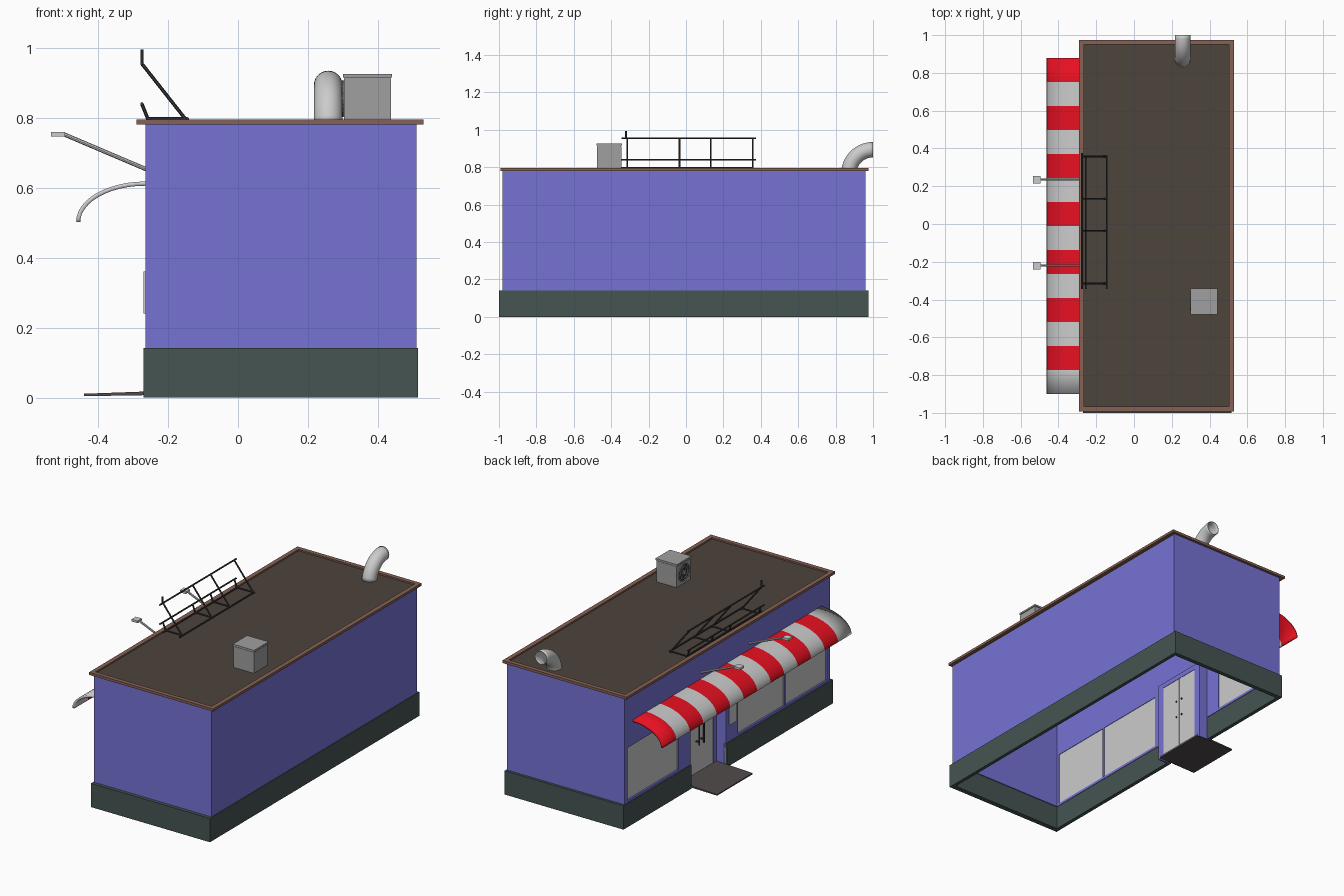
import bpy, bmesh, math
from mathutils import Vector, Matrix

if "Cube" in bpy.data.objects:
    bpy.data.objects.remove(bpy.data.objects["Cube"])


def mat(name, r, g, b):
    m = bpy.data.materials.new(name)
    m.diffuse_color = (r, g, b, 1)
    m.use_nodes = True
    m.node_tree.nodes["Principled BSDF"].inputs["Base Color"].default_value = m.diffuse_color
    return m


PURPLE = mat("wall_paint", .18, .17, .66)
GREEN = mat("base_paint", .06, .09, .085)
ROOF = mat("roofing", .075, .058, .045)
BROWN = mat("trim_paint", .24, .12, .09)
DARK = mat("dark_metal", .04, .042, .045)
RUBBER = mat("rubber", .08, .07, .07)
RED = mat("awning_red", .8, .005, .015)
PALE = mat("awning_pale", .8, .8, .8)
STEEL = mat("steel", .35, .35, .35)


def finish(name, bm, *mats):
    bmesh.ops.recalc_face_normals(bm, faces=bm.faces)
    me = bpy.data.meshes.new(name)
    bm.to_mesh(me)
    bm.free()
    for m in mats:
        if m:
            me.materials.append(m)
    ob = bpy.data.objects.new(name, me)
    bpy.context.collection.objects.link(ob)
    return ob


def boxes(name, material, *bounds):
    """One object from boxes given as (x0, x1, y0, y1, z0, z1)."""
    bm = bmesh.new()
    for x0, x1, y0, y1, z0, z1 in bounds:
        m = Matrix.Translation(((x0 + x1) / 2, (y0 + y1) / 2, (z0 + z1) / 2))
        m = m @ Matrix.Diagonal((x1 - x0, y1 - y0, z1 - z0, 1))
        bmesh.ops.create_cube(bm, size=1, matrix=m)
    return finish(name, bm, material)


def rods(name, material, radius, pairs, sides=6):
    """One object from straight bars between point pairs."""
    bm = bmesh.new()
    for a, b in pairs:
        a, b = Vector(a), Vector(b)
        rot = (b - a).to_track_quat('Z', 'Y').to_matrix().to_4x4()
        bmesh.ops.create_cone(bm, cap_ends=True, segments=sides, radius1=radius, radius2=radius,
                              depth=(b - a).length, matrix=Matrix.Translation((a + b) / 2) @ rot)
    return finish(name, bm, material)


def frame(x0, x1, y0, y1, z0, z1, t):
    """Four boxes around a rectangle."""
    return [(x0, x1, y0, y0 + t, z0, z1), (x0, x1, y1 - t, y1, z0, z1),
            (x0, x0 + t, y0 + t, y1 - t, z0, z1), (x1 - t, x1, y0 + t, y1 - t, z0, z1)]


# Door opening and window spans along y
D0, D1, DX = 0.0, .335, -.19
WINDOWS = [(-.95, -.11), (.45, .93)]

# Walls: three plain sides, then pillars, sills and lintel on the shop side
WX0, WX1 = -.265, -.245
walls = [(.495, .51, -.98, .96, .14, .785),
         (WX0, .495, -.98, -.965, .14, .785),
         (WX0, .495, .945, .96, .14, .785),
         (WX0, WX1, -.965, .945, .47, .785)]
for y0, y1 in [(-.965, -.95), (-.11, D0), (D1, .45), (.93, .945)]:
    walls.append((WX0, WX1, y0, y1, .14, .47))
for y0, y1 in WINDOWS:
    walls.append((WX0, WX1, y0, y1, .14, .155))
boxes("walls", PURPLE, *walls)

# Base ring with a gap at the door
boxes("base_plinth", GREEN,
      (.495, .515, -1, .975, 0, .142),
      (-.27, .495, -1, -.97, 0, .142), (-.27, .495, .95, .975, 0, .142),
      (-.27, -.248, -.97, D0, 0, .142), (-.27, -.248, D1, .95, 0, .142))

# Roof deck and raised edge
boxes("roof_deck", ROOF, (-.265, .51, -.97, .955, .775, .787))
boxes("roof_trim", BROWN, *frame(-.29, .53, -.992, .975, .781, .796, .026))

# Window panes and divider
boxes("window_panes", None, *[(-.255, -.248, y0, y1, .155, .47) for y0, y1 in WINDOWS])
boxes("window_dividers", PURPLE, (-.262, -.243, -.565, -.553, .155, .47))
boxes("notice_panel", None, (-.27, -.265, -.095, -.025, .24, .36))

# Door recess, leaf and handles
boxes("door_recess", PURPLE,
      (-.265, DX, D0 - .01, D0, 0, .47), (-.265, DX, D1, D1 + .01, 0, .47),
      (-.245, DX, D0 - .01, D1 + .01, .47, .48),
      (DX - .012, DX, D0, D0 + .03, .02, .47), (DX - .012, DX, D1 - .03, D1, .02, .47),
      (DX - .012, DX, D0 + .03, D1 - .03, .45, .47))
boxes("door_leaves", None, (DX - .01, DX - .002, D0 + .03, .1665, .02, .45),
      (DX - .01, DX - .002, .1685, D1 - .03, .02, .45))
bars = []
for y in (.145, .19):
    bars.append(((DX - .03, y, .19), (DX - .03, y, .33)))
    bars += [((DX - .03, y, z), (DX + .003, y, z)) for z in (.21, .31)]
rods("door_handles", DARK, .005, bars, 8)

# Sloping door mat
bm = bmesh.new()
prof = [(-.44, .004), (-.44, .011), (DX, .02), (DX, .008)]
f = bm.faces.new([bm.verts.new((x, D0, z)) for x, z in prof])
ext = bmesh.ops.extrude_face_region(bm, geom=[f])
bmesh.ops.translate(bm, vec=(0, D1 - D0, 0),
                    verts=[v for v in ext["geom"] if isinstance(v, bmesh.types.BMVert)])
finish("door_mat", bm, RUBBER)

# Curved awning with alternating stripes
bm = bmesh.new()
N, STRIPES = 12, 14
rows = []
for j in range(STRIPES + 1):
    y = .88 - j * 1.78 / STRIPES
    pts = [(-.25, .618)]
    for i in range(N + 1):
        a = math.pi / 2 * i / N
        pts.append((-.265 - .198 * math.sin(a), .503 + .115 * math.cos(a)))
    rows.append([bm.verts.new((x, y, z)) for x, z in pts])
for j in range(STRIPES):
    for i in range(N + 1):
        q = bm.faces.new((rows[j][i], rows[j][i + 1], rows[j + 1][i + 1], rows[j + 1][i]))
        q.material_index = j % 2
        q.smooth = True
awning = finish("awning", bm, RED, PALE)
up = awning.data.polygons[0].normal.z > 0
s = awning.modifiers.new("thickness", 'SOLIDIFY')
s.thickness, s.offset = .012, (-1 if up else 1)

# Lamp arms and heads above the awning
LAMPS = (.235, -.22)
rods("lamp_arms", None, .006, [((-.26, y, .652), (-.5, y, .754)) for y in LAMPS], 8)
boxes("lamp_heads", None, *[(-.535, -.495, y - .02, y + .02, .747, .76) for y in LAMPS])

# Leaning roof frame
bars = [((-.275, -.345, .955), (-.275, .375, .955)),
        ((-.275, -.345, .84), (-.275, .375, .84)),
        ((-.255, -.345, .797), (-.255, .36, .797)),
        ((-.145, -.345, .797), (-.145, .36, .797)),
        ((-.275, -.32, .955), (-.275, -.32, .995))]
for y in (-.315, -.035, .133, .357):
    bars += [((-.275, y, .955), (-.145, y, .79)), ((-.275, y, .84), (-.255, y, .79)),
             ((-.255, y, .797), (-.145, y, .797))]
rods("roof_frame", DARK, .005, bars)

# Rooftop cooling unit with cap and fan grille
boxes("cooling_unit", STEEL, (.303, .438, -.475, -.345, .785, .912),
      (.305, .436, -.473, -.347, .912, .916), (.3, .441, -.478, -.342, .916, .926))
CX, CY, CZ = .3, -.41, .855
rods("fan_backing", DARK, .046, [((.304, CY, CZ), (.301, CY, CZ))], 24)
rods("fan_hub", STEEL, .014, [((.304, CY, CZ), (.296, CY, CZ))], 16)
for r in (.05, .034):
    bpy.ops.mesh.primitive_torus_add(location=(CX, CY, CZ), rotation=(0, math.pi / 2, 0),
                                     major_radius=r, minor_radius=.003,
                                     major_segments=24, minor_segments=6)
    bpy.context.object.name = "fan_ring"
    bpy.context.object.data.materials.append(STEEL)
spokes = []
for k in range(4):
    a = math.pi * k / 4
    d = Vector((0, math.cos(a), math.sin(a))) * .05
    c = Vector((.298, CY, CZ))
    spokes.append((c - d, c + d))
rods("fan_spokes", STEEL, .002, spokes)

# Curved vent pipe, open at the end
bm = bmesh.new()
SEG, STEPS, R = 24, 12, .041
rings = []
for i in range(STEPS + 1):
    a = math.radians(8 + 82 * i / STEPS)
    ring = []
    for k in range(SEG):
        t = 2 * math.pi * k / SEG
        rad = .13 + R * math.cos(t)
        ring.append(bm.verts.new((.258 + R * math.sin(t), 1 - rad * math.cos(a),
                                  .764 + rad * math.sin(a))))
    rings.append(ring)
for a, b in zip(rings, rings[1:]):
    for k in range(SEG):
        n = (k + 1) % SEG
        bm.faces.new((a[k], a[n], b[n], b[k])).smooth = True
pipe = finish("vent_pipe", bm)
s = pipe.modifiers.new("thickness", 'SOLIDIFY')
s.thickness, s.offset = .004, -1
